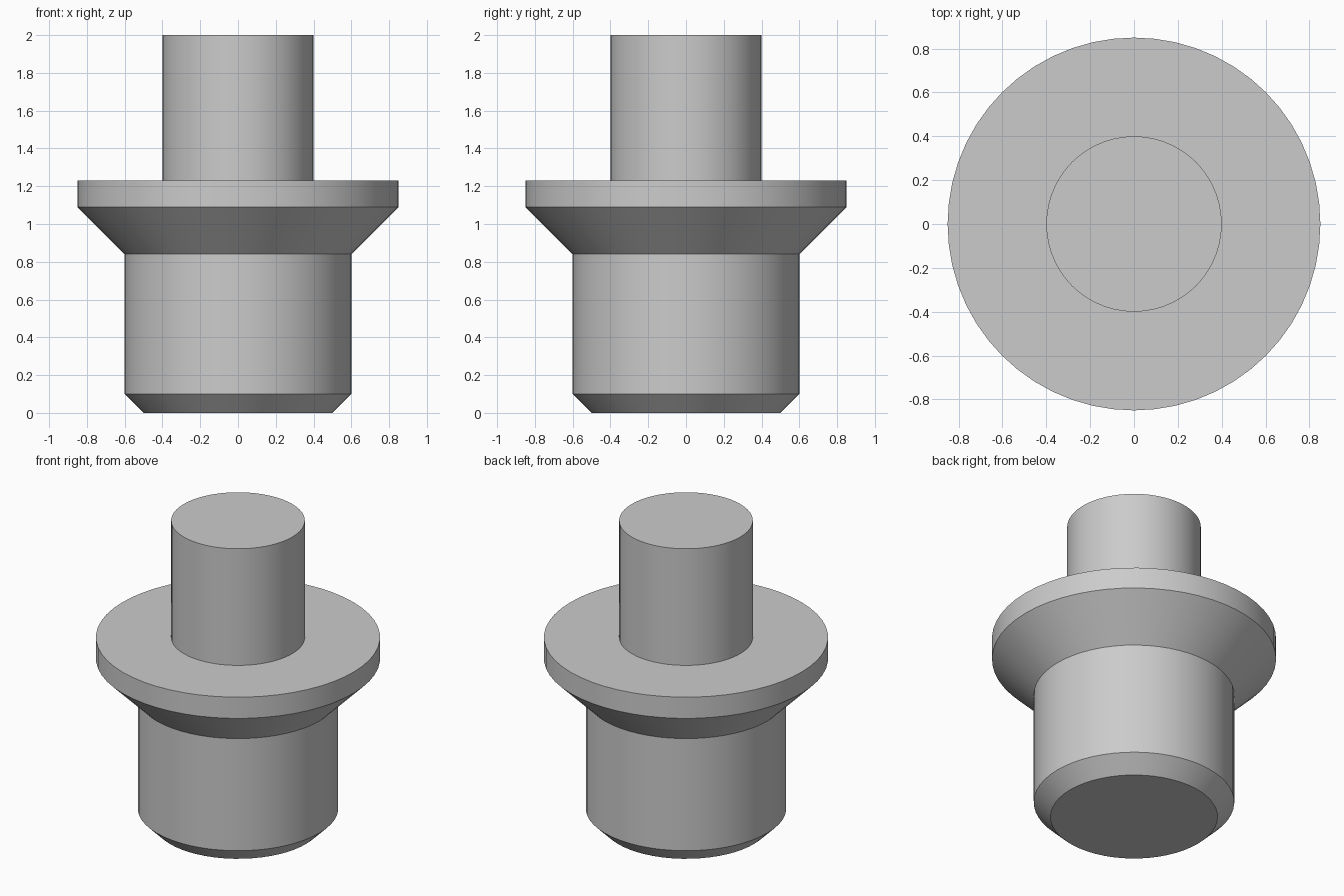
import bpy
import math

SEGMENTS = 56

if "Cube" in bpy.data.objects:
    bpy.data.objects.remove(bpy.data.objects["Cube"], do_unlink=True)

# Plain grey metal
grey = bpy.data.materials.new("grey_metal")
grey.use_nodes = True
colour = (0.6, 0.6, 0.6, 1)
grey.diffuse_color = colour
grey.node_tree.nodes["Principled BSDF"].inputs["Base Color"].default_value = colour

# Half profile (radius, height): chamfered body, flared collar, pin
profile = [
    (0.5, 0), (0.6, 0.1), (0.6, 0.84), (0.85, 1.09),
    (0.85, 1.23), (0.4, 1.23), (0.4, 2),
]


def lathe(name, points, material):
    """Revolve a half profile about z and close both ends."""
    verts = [
        (r * math.cos(a), r * math.sin(a), z)
        for r, z in points
        for a in (math.tau * i / SEGMENTS for i in range(SEGMENTS))
    ]
    faces = []
    for ring in range(len(points) - 1):
        low, high = ring * SEGMENTS, (ring + 1) * SEGMENTS
        for i in range(SEGMENTS):
            j = (i + 1) % SEGMENTS
            faces.append((low + i, low + j, high + j, high + i))
    faces.append(tuple(reversed(range(SEGMENTS))))
    faces.append(tuple(range(len(verts) - SEGMENTS, len(verts))))
    mesh = bpy.data.meshes.new(name)
    mesh.from_pydata(verts, [], faces)
    mesh.materials.append(material)
    obj = bpy.data.objects.new(name, mesh)
    bpy.context.collection.objects.link(obj)
    return obj


pin = lathe("collared_locating_pin", profile, grey)

# Round walls stay smooth while the rims stay crisp
bpy.ops.object.select_all(action="DESELECT")
pin.select_set(True)
bpy.context.view_layer.objects.active = pin
bpy.ops.object.shade_smooth_by_angle(angle=math.radians(30))
